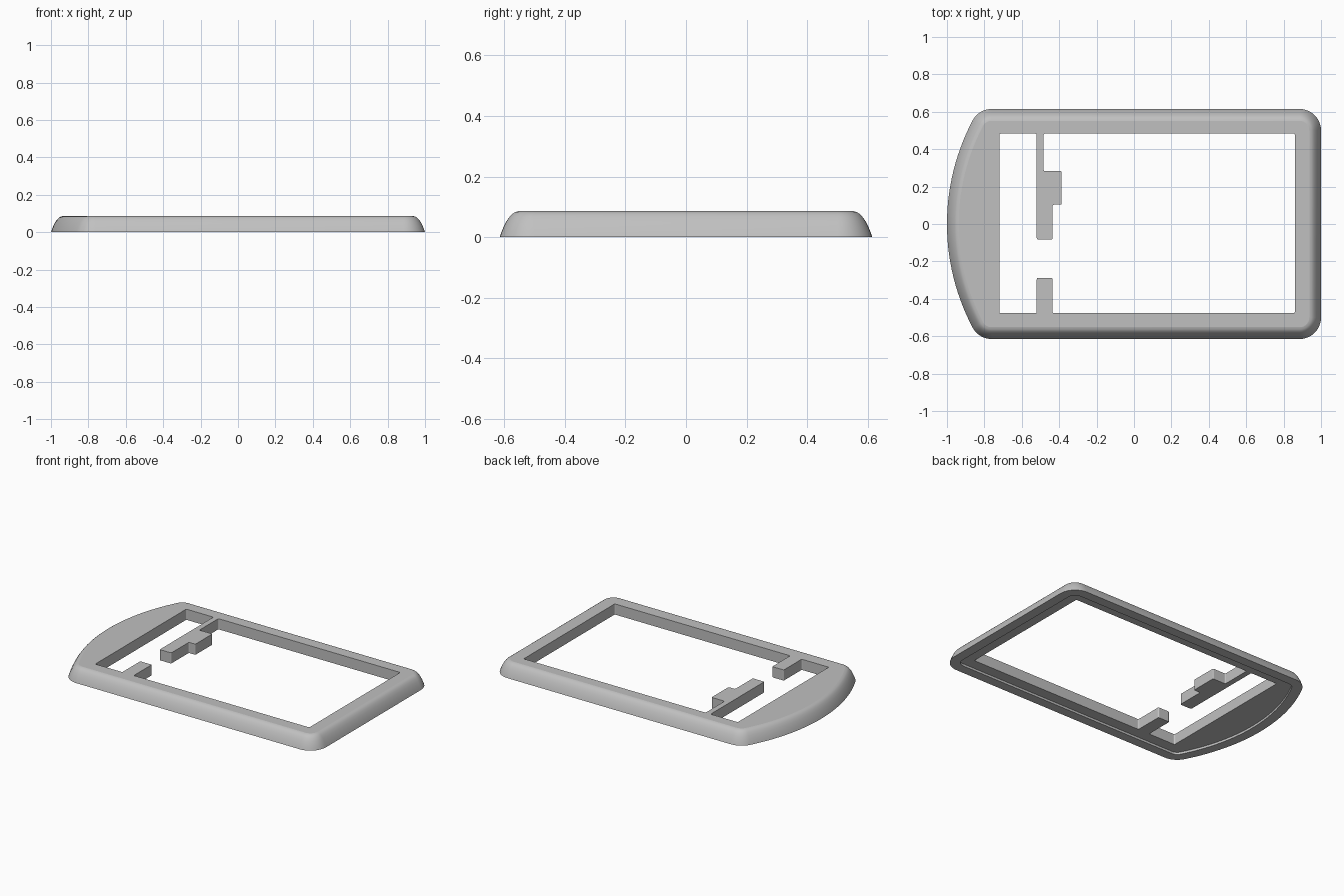
import bpy, bmesh
from math import sin, cos, asin, sqrt, pi, radians
from mathutils import Vector

default = bpy.data.objects.get("Cube")
if default:
    bpy.data.objects.remove(default, do_unlink=True)

HALF_Y = 0.615
TOP = 0.086
RECESS = 0.015


def arc(cx, cy, r, a0, a1, n):
    """Points of an arc together with their outward directions."""
    out = []
    for i in range(n + 1):
        a = a0 + (a1 - a0) * i / n
        d = Vector((cos(a), sin(a)))
        out.append((Vector((cx, cy)) + d * r, d))
    return out


def outer_outline():
    """Rounded right corners, and a bowed left end blended into its corners."""
    r, big = 0.115, 1.186
    cy = HALF_Y - r
    bow_x = big - 1
    bend = asin(cy / (big - r))
    left_x = bow_x - sqrt((big - r) ** 2 - cy ** 2)
    pts = arc(1 - r, -cy, r, -pi / 2, 0, 10)
    pts += arc(1 - r, cy, r, 0, pi / 2, 10)
    pts += arc(left_x, cy, r, pi / 2, pi - bend, 8)
    pts += arc(bow_x, 0, big, pi - bend, pi + bend, 28)[1:-1]
    pts += arc(left_x, -cy, r, pi + bend, 3 * pi / 2, 8)
    return pts


def round_corners(points, r, n=3):
    """Soften every corner of a 2D outline."""
    out = []
    for i, p in enumerate(points):
        p = Vector(p)
        a = p + (Vector(points[i - 1]) - p).normalized() * r
        b = p + (Vector(points[(i + 1) % len(points)]) - p).normalized() * r
        for k in range(n + 1):
            t = k / n
            out.append(a * (1 - t) ** 2 + p * 2 * t * (1 - t) + b * t * t)
    return out


def add_ring(bm, points, z):
    verts = [bm.verts.new((p.x, p.y, z)) for p in points]
    edges = [bm.edges.new((verts[i - 1], verts[i])) for i in range(len(verts))]
    return verts, edges


def join_rings(bm, a, b, smooth=False):
    for i in range(len(a)):
        f = bm.faces.new((a[i - 1], a[i], b[i], b[i - 1]))
        f.smooth = smooth


bm = bmesh.new()
outline = outer_outline()


def inset_ring(inset, z):
    return add_ring(bm, [p - d * inset for p, d in outline], z)


# Rounded outer wall
profile = [(0, 0), (0.005, 0.015), (0.012, 0.032), (0.022, 0.052), (0.033, 0.068),
           (0.042, 0.077), (0.051, 0.083), (0.063, TOP)]
rings = [inset_ring(i, z) for i, z in profile]
for low, high in zip(rings, rings[1:]):
    join_rings(bm, low[0], high[0], True)

# Underside rim and the step up into the recess
rim = inset_ring(0.065, 0)
recess = inset_ring(0.065, RECESS)
join_rings(bm, rings[0][0], rim[0])
join_rings(bm, rim[0], recess[0])

# Opening with the two tabs reaching into it
x0, x1, y0, y1 = -0.72, 0.86, -0.477, 0.483
tab_l, tab_r, neck_r, block_r = -0.52, -0.435, -0.483, -0.387
opening = [(x0, y0), (tab_l, y0), (tab_l, -0.288), (tab_r, -0.288), (tab_r, y0),
           (x1, y0), (x1, y1), (neck_r, y1), (neck_r, 0.283), (block_r, 0.283),
           (block_r, 0.103), (tab_r, 0.103), (tab_r, -0.083), (tab_l, -0.083),
           (tab_l, y1), (x0, y1)]
hole = round_corners(opening, 0.008)
hole_top = add_ring(bm, hole, TOP)
hole_low = add_ring(bm, hole, RECESS)
join_rings(bm, hole_top[0], hole_low[0])

# Flat top face and recessed underside
for outer, inner in ((rings[-1], hole_top), (recess, hole_low)):
    bmesh.ops.triangle_fill(bm, use_beauty=True, edges=outer[1] + inner[1])
bmesh.ops.recalc_face_normals(bm, faces=bm.faces[:])

mesh = bpy.data.meshes.new("bezel_frame")
bm.to_mesh(mesh)
bm.free()
frame = bpy.data.objects.new("bezel_frame", mesh)
bpy.context.collection.objects.link(frame)

# Plain grey plastic
grey = bpy.data.materials.new("grey_plastic")
grey.use_nodes = True
colour = (0.53, 0.53, 0.53, 1)
grey.diffuse_color = colour
grey.node_tree.nodes["Principled BSDF"].inputs["Base Color"].default_value = colour
mesh.materials.append(grey)
